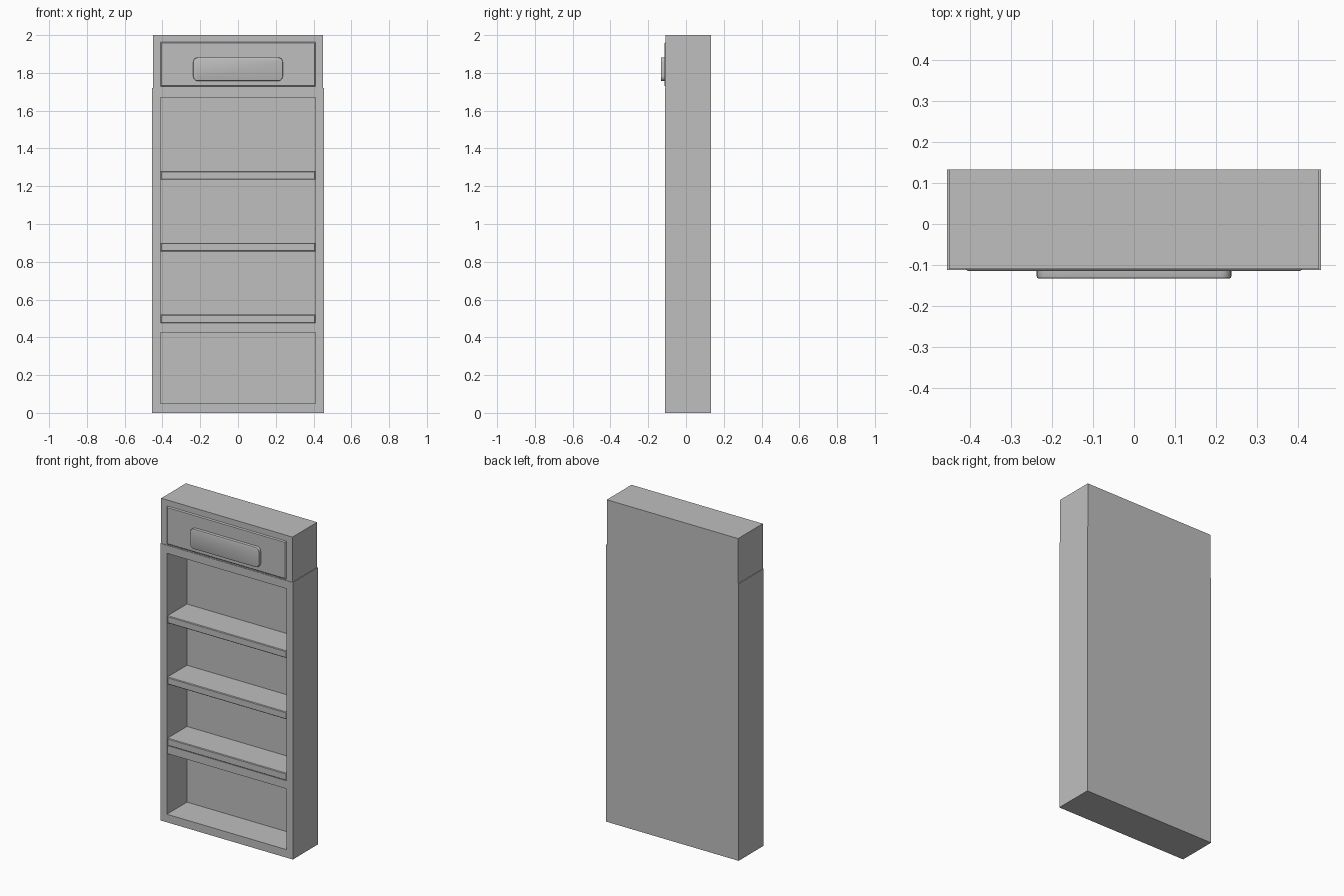
import bpy, bmesh
from mathutils import Vector

if "Cube" in bpy.data.objects:
    bpy.data.objects.remove(bpy.data.objects["Cube"], do_unlink=True)

grey = bpy.data.materials.new("plain grey")
grey.use_nodes = True
grey.diffuse_color = (0.52, 0.52, 0.52, 1)
grey.node_tree.nodes["Principled BSDF"].inputs["Base Color"].default_value = grey.diffuse_color

BACK = 0.133


def box(x, y0, y1, z0, z1):
    """Box mesh spanning -x..x, y0..y1, z0..z1."""
    bm = bmesh.new()
    bmesh.ops.create_cube(bm, size=1)
    for v in bm.verts:
        v.co = Vector((v.co.x * 2 * x, y1 if v.co.y > 0 else y0, z1 if v.co.z > 0 else z0))
    return bm


def front_face(bm):
    bm.normal_update()
    return min(bm.faces, key=lambda f: f.calc_center_median().y)


def finish(bm, name):
    bmesh.ops.recalc_face_normals(bm, faces=bm.faces[:])
    mesh = bpy.data.meshes.new(name)
    bm.to_mesh(mesh)
    bm.free()
    mesh.materials.append(grey)
    obj = bpy.data.objects.new(name, mesh)
    bpy.context.collection.objects.link(obj)
    return obj


def bevel_front(bm, width, segments=1):
    bmesh.ops.bevel(bm, geom=list(front_face(bm).edges), offset=width,
                    segments=segments, profile=0.5, affect='EDGES')


# Lower case with one deep open front
bm = box(0.455, -0.112, BACK, 0, 1.72)
opening = front_face(bm)
bmesh.ops.inset_region(bm, faces=[opening], thickness=0.045)
for v in opening.verts:
    v.co.x = 0.41 if v.co.x > 0 else -0.41
    v.co.z = 1.67 if v.co.z > 1 else 0.05
hole = bmesh.ops.extrude_discrete_faces(bm, faces=[opening])["faces"][0]
for v in hole.verts:
    v.co.y = 0.085
finish(bm, "lower_case")

# Upper case, a hair smaller than the lower one
finish(box(0.451, -0.109, BACK, 1.72, 2.0), "upper_case")

# Shelves, with a soft front edge
for i, top in enumerate((0.52, 0.9, 1.28)):
    bm = box(0.41, -0.108, 0.085, top - 0.045, top)
    bevel_front(bm, 0.004)
    finish(bm, f"shelf_{i + 1}")

# Rail under the lowest shelf
finish(box(0.41, -0.108, 0.085, 0.425, 0.475), "lower_rail")

# Drawer front, slightly proud with a chamfered border
bm = box(0.41, -0.115, -0.1, 1.727, 1.963)
bevel_front(bm, 0.006)
finish(bm, "drawer_front")

# Rounded drawer handle
bm = box(0.237, -0.133, -0.11, 1.757, 1.882)
corners = [e for e in bm.edges if abs(e.verts[0].co.y - e.verts[1].co.y) > 0.01]
bmesh.ops.bevel(bm, geom=corners, offset=0.025, segments=5, profile=0.5, affect='EDGES')
bevel_front(bm, 0.005, 2)
handle = finish(bm, "drawer_handle")
bpy.context.view_layer.objects.active = handle
handle.select_set(True)
bpy.ops.object.shade_smooth_by_angle()
